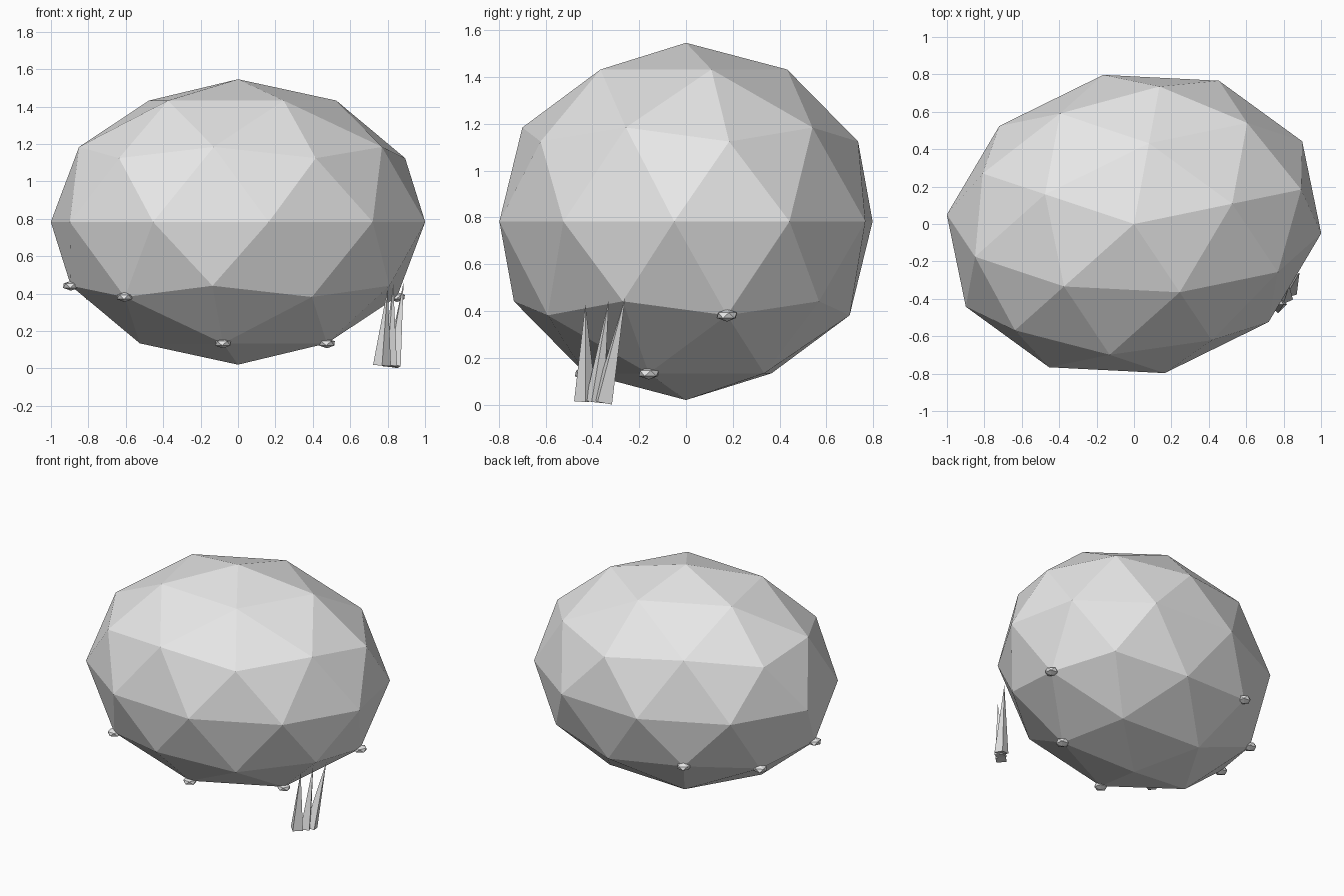
import bpy
import math
from mathutils import Vector, Matrix

cube = bpy.data.objects.get("Cube")
if cube:
    bpy.data.objects.remove(cube, do_unlink=True)

# One plain grey for everything
grey = bpy.data.materials.new("light_grey")
grey.use_nodes = True
colour = (0.8, 0.8, 0.8, 1)
grey.diffuse_color = colour
grey.node_tree.nodes["Principled BSDF"].inputs["Base Color"].default_value = colour

TURN = math.radians(11.65)
CENTRE = Vector((0, 0, 0.783))
SIZE = Vector((1.02, 0.814, 0.763))


def finish(obj, name):
    obj.name = name
    obj.data.name = name
    obj.data.materials.append(grey)
    return obj


# Faceted boulder
bpy.ops.mesh.primitive_ico_sphere_add(subdivisions=2, radius=1, location=CENTRE,
                                      rotation=(0, 0, TURN))
boulder = finish(bpy.context.object, "boulder")
boulder.scale = SIZE


def on_boulder(angle, ring, height):
    """Corner of the boulder on the ring with this unit radius and height."""
    a = math.radians(angle)
    p = Vector((ring * math.cos(a), ring * math.sin(a), height)) * SIZE
    return CENTRE + Matrix.Rotation(TURN, 3, 'Z') @ p


# Pebbles on the lower corners of the boulder
RINGS = {"upper": (0.894, -0.447), "middle": (0.851, -0.526), "lower": (0.526, -0.851)}
spots = [(180, "upper"), (108, "upper"), (144, "middle"), (-144, "middle"),
         (0, "middle"), (-108, "lower"), (-36, "lower")]
for i, (angle, ring) in enumerate(spots):
    bpy.ops.mesh.primitive_ico_sphere_add(subdivisions=1, radius=0.048,
                                          location=on_boulder(angle, *RINGS[ring]),
                                          rotation=(0, 0, TURN))
    pebble = finish(bpy.context.object, f"pebble_{i + 1}")
    pebble.scale = (1, 1, 0.55)


# Tuft of three leaning spikes
def blade(name, base, tip, radius):
    base, tip = Vector(base), Vector(tip)
    axis = tip - base
    bpy.ops.mesh.primitive_cone_add(vertices=4, radius1=radius, radius2=0,
                                    depth=axis.length, location=(base + tip) / 2)
    obj = finish(bpy.context.object, name)
    obj.rotation_euler = axis.to_track_quat('Z', 'Y').to_euler()


blade("grass_blade_front", (0.77, -0.43, 0.015), (0.80, -0.43, 0.43), 0.048)
blade("grass_blade_middle", (0.81, -0.39, 0.012), (0.83, -0.33, 0.45), 0.042)
blade("grass_blade_back", (0.83, -0.355, 0.012), (0.885, -0.26, 0.46), 0.046)
